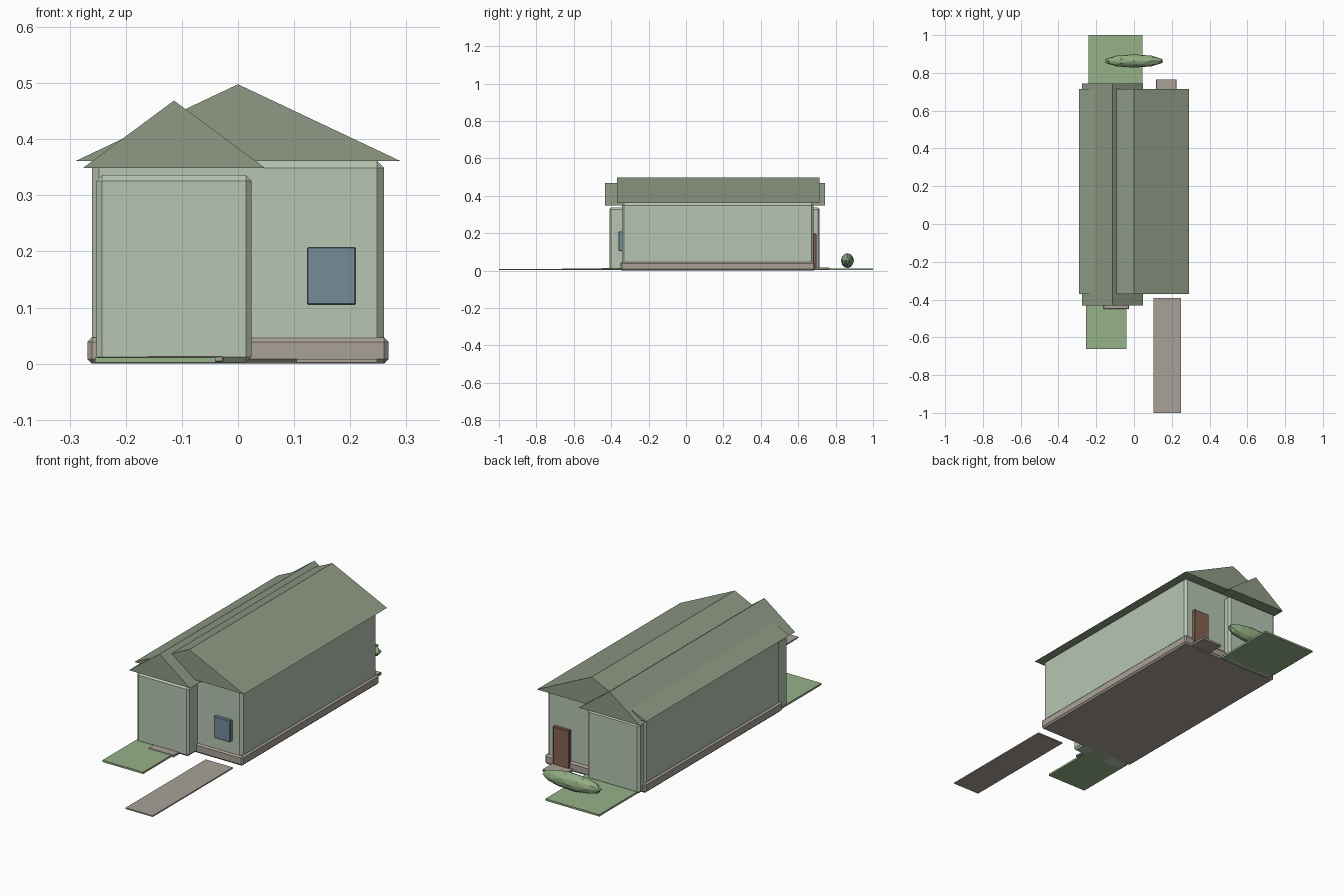
import bpy
import bmesh
from mathutils import Matrix

cube = bpy.data.objects.get("Cube")
if cube:
    bpy.data.objects.remove(cube, do_unlink=True)


def material(name, r, g, b):
    """Flat colour given in 0-255 display values, stored as linear."""
    lin = [((c / 255 + 0.055) / 1.055) ** 2.4 for c in (r, g, b)] + [1.0]
    mat = bpy.data.materials.new(name)
    mat.use_nodes = True
    mat.diffuse_color = lin
    bsdf = next(n for n in mat.node_tree.nodes if n.type == 'BSDF_PRINCIPLED')
    bsdf.inputs["Base Color"].default_value = lin
    return mat


WALL = material("pale sage wall", 183, 197, 178)
ROOF = material("olive roof", 142, 154, 132)
STONE = material("warm grey stone", 168, 161, 151)
GLASS = material("slate blue glass", 116, 140, 152)
DOOR = material("brown door", 132, 98, 83)
GRASS = material("lawn green", 150, 178, 137)
LEAF = material("bush green", 146, 174, 130)


def finish(name, bm, mat):
    bmesh.ops.recalc_face_normals(bm, faces=bm.faces)
    mesh = bpy.data.meshes.new(name)
    bm.to_mesh(mesh)
    bm.free()
    mesh.materials.append(mat)
    obj = bpy.data.objects.new(name, mesh)
    bpy.context.collection.objects.link(obj)
    return obj


def box(name, x, y, z, mat, chamfer=0.0):
    """Box from three (low, high) ranges with optional chamfered edges."""
    bm = bmesh.new()
    bmesh.ops.create_cube(bm, size=1)
    for v in bm.verts:
        v.co = [r[0] if c < 0 else r[1] for c, r in zip(v.co, (x, y, z))]
    obj = finish(name, bm, mat)
    if chamfer:
        mod = obj.modifiers.new("Chamfer", 'BEVEL')
        mod.width = chamfer
        mod.segments = 1
    return obj


def gable_roof(name, x, y, eave, ridge_x, ridge_z):
    """Solid triangular profile extruded along y."""
    bm = bmesh.new()
    profile = [(x[0], eave), (x[1], eave), (ridge_x, ridge_z)]
    face = bm.faces.new([bm.verts.new((px, y[0], pz)) for px, pz in profile])
    new = bmesh.ops.extrude_face_region(bm, geom=[face])["geom"]
    verts = [g for g in new if isinstance(g, bmesh.types.BMVert)]
    bmesh.ops.translate(bm, verts=verts, vec=(0, y[1] - y[0], 0))
    return finish(name, bm, ROOF)


# House body
box("foundation", (-0.268, 0.268), (-0.35, 0.69), (0, 0.047), STONE, 0.008)
box("main_walls", (-0.26, 0.26), (-0.343, 0.682), (0.02, 0.361), WALL, 0.012)
box("wing_walls", (-0.252, 0.024), (-0.41, 0.715), (0.002, 0.336), WALL, 0.01)

# Overlapping gable roofs
gable_roof("main_roof", (-0.29, 0.29), (-0.37, 0.715), 0.361, 0, 0.498)
gable_roof("wing_roof", (-0.276, 0.048), (-0.432, 0.743), 0.349, -0.114, 0.469)

# Window and door
box("front_window", (0.123, 0.21), (-0.36, -0.335), (0.105, 0.208), GLASS, 0.002)
box("back_door", (0.132, 0.218), (0.675, 0.697), (0.012, 0.197), DOOR, 0.002)

# Steps and path
box("front_step", (-0.162, -0.026), (-0.45, -0.39), (0.003, 0.014), STONE, 0.002)
box("back_step", (0.116, 0.225), (0.685, 0.766), (0.003, 0.016), STONE, 0.002)
box("driveway", (0.104, 0.248), (-1, -0.393), (0.002, 0.008), STONE)

# Lawns
box("front_lawn", (-0.255, -0.04), (-0.662, -0.35), (0.002, 0.011), GRASS)
box("back_lawn", (-0.24, 0.046), (0.68, 1), (0.002, 0.011), GRASS)

# Long faceted bush
bm = bmesh.new()
bmesh.ops.create_icosphere(bm, subdivisions=2, radius=1)
bmesh.ops.transform(bm, verts=bm.verts, matrix=Matrix.Translation((0, 0.863, 0.053))
                    @ Matrix.Diagonal((0.158, 0.035, 0.04, 1)))
finish("back_bush", bm, LEAF)
